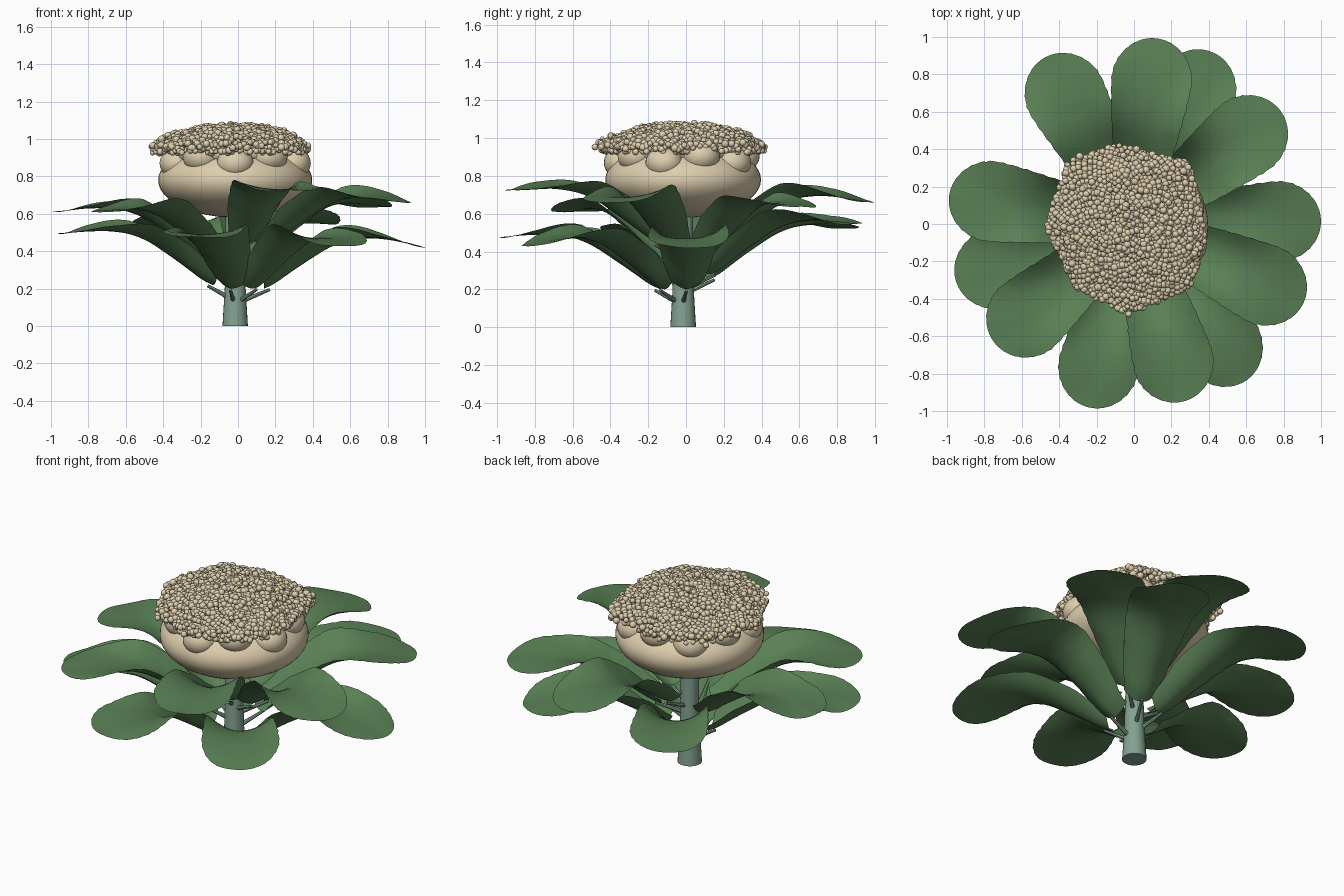
import bpy, bmesh, math, random
from mathutils import Vector

if "Cube" in bpy.data.objects:
    bpy.data.objects.remove(bpy.data.objects["Cube"])

random.seed(4)
CX = CY = -0.015


def material(name, rgb):
    m = bpy.data.materials.new(name)
    m.diffuse_color = (*rgb, 1)
    m.use_nodes = True
    m.node_tree.nodes["Principled BSDF"].inputs["Base Color"].default_value = m.diffuse_color
    return m


LEAF = material("leaf green", (0.1, 0.215, 0.09))
STEM = material("stem green", (0.23, 0.36, 0.28))
CREAM = material("curd cream", (0.73, 0.62, 0.42))


def make(name, verts, faces, mat):
    me = bpy.data.meshes.new(name)
    me.from_pydata(verts, [], faces)
    me.materials.append(mat)
    me.shade_smooth()
    ob = bpy.data.objects.new(name, me)
    bpy.context.collection.objects.link(ob)
    return ob


def lerp(table, t):
    for (a, va), (b, vb) in zip(table, table[1:]):
        if t <= b:
            return va + (vb - va) * (t - a) / (b - a)
    return table[-1][1]


def smooth_lerp(table, t):
    # average nearby samples to round off the corners of a profile
    return sum(lerp(table, min(1, max(0, t + d))) for d in (-.08, -.04, 0, .04, .08)) / 5


def tube(name, path, mat, n=20):
    # path: list of (point, radius)
    verts, faces = [], []
    axis = (Vector(path[-1][0]) - Vector(path[0][0])).normalized()
    u = axis.orthogonal().normalized()
    w = axis.cross(u)
    for p, r in path:
        for i in range(n):
            a = 2 * math.pi * i / n
            verts.append(Vector(p) + r * (math.cos(a) * u + math.sin(a) * w))
    for k in range(len(path) - 1):
        for i in range(n):
            j = (i + 1) % n
            faces.append((k * n + i, k * n + j, (k + 1) * n + j, (k + 1) * n + i))
    faces.append(tuple(range(n))[::-1])
    faces.append(tuple(range((len(path) - 1) * n, len(path) * n)))
    ob = make(name, verts, faces, mat)
    bpy.context.view_layer.objects.active = ob
    ob.select_set(True)
    bpy.ops.object.shade_smooth_by_angle()
    ob.select_set(False)
    return ob


def ellipsoid(name, loc, scale, rot=0.0, seg=32):
    bpy.ops.mesh.primitive_uv_sphere_add(segments=seg, ring_count=seg // 2, location=loc)
    ob = bpy.context.object
    ob.name = name
    ob.scale = scale
    ob.rotation_euler[2] = rot
    ob.data.materials.append(CREAM)
    ob.data.shade_smooth()
    return ob


# stem
tube("stem", [((CX, CY, 0), 0.068), ((CX, CY, 0.2), 0.056),
              ((CX, CY, 0.42), 0.05), ((CX, CY, 0.66), 0.055)], STEM, 24)

# leaves: obovate cupped blades on thin stalks
WIDTH = [(0, .085), (.12, .13), (.3, .165), (.6, .205), (.75, .218), (1, .218)]
RISE = [(0, .185), (.2, .31), (.45, .45), (.62, .485), (.8, .485), (1, .465)]
CUP = [(0, .06), (.2, .1), (.45, .09), (.7, .03), (1, -.01)]


def leaf(idx, angle, lift, droop, reach):
    a = math.radians(angle)
    out = Vector((math.cos(a), math.sin(a), 0))
    side = Vector((-math.sin(a), math.cos(a), 0))
    nu, nv = 36, 12
    verts, faces = [], []
    for i in range(nu + 1):
        t = 1 - (1 - i / nu) ** 1.6
        r = .14 + (reach - .14) * t
        w = smooth_lerp(WIDTH, t)
        cap = 1
        if t > .72:
            cap = math.sqrt(max(0.0001, 1 - ((t - .72) / .28) ** 2))
        w *= cap * (1 + .014 * math.sin(i * 2.4 + idx))
        z = smooth_lerp(RISE, t) + lift - droop * t ** 3
        for j in range(nv + 1):
            v = 2 * j / nv - 1
            s = v * cap
            wave = .012 * math.sin(7 * t + idx * 1.7 + 2 * s) * abs(s)
            p = out * r + side * (w * v)
            p.z = z + lerp(CUP, t) * s * s + wave
            verts.append(p)
    m = nv + 1
    for i in range(nu):
        for j in range(nv):
            k = i * m + j
            faces.append((k, k + m, k + m + 1, k + 1))
    make(f"leaf_{idx}", verts, faces, LEAF)
    base = Vector((CX, CY, 0)) + out * .04
    base.z = .135 + lift
    tip = out * .17
    tip.z = .195 + lift
    tube(f"leaf_stalk_{idx}", [(base, .013), (tip, .008)], STEM, 8)


LEAVES = [(1, 0, .05, 1.0), (38, .17, .0, .99), (65, .08, .0, 1.01), (83, .22, .03, 1.0),
          (118, .055, .0, 1.01), (171, .145, .0, 1.0), (198, .02, -.01, 1.0),
          (221, .14, .0, .98), (256, 0, -.01, 1.01), (286, .24, -.02, .985),
          (306, 0, .04, 1.03), (335, .21, .02, 1.0)]
for n, spec in enumerate(LEAVES):
    leaf(n + 1, *spec)

# head body, crown and rounded lobes under the curds
ellipsoid("head_body", (CX, CY, .78), (.412, .412, .2), seg=48)
ellipsoid("head_crown", (CX - .01, CY, .92), (.35, .35, .11), seg=40)
for k in range(10):
    a = 2 * math.pi * k / 10 - math.pi / 2
    r = .325 - .015 * (k % 2)
    ellipsoid(f"floret_lobe_{k + 1}",
              (CX + r * math.cos(a), CY + r * math.sin(a), .87 + .035 * (k % 2)),
              (.095, .1, .085), a, 24)

# curds: many small beads on a dome with an angular rim
RIM = [(0, .39), (48, .465), (72, .4), (97, .445), (134, .49), (180, .46),
       (228, .44), (268, .47), (314, .45), (345, .4), (360, .39)]


def rim_radius(a):
    d = math.degrees(a) % 360
    for (a0, r0), (a1, r1) in zip(RIM, RIM[1:]):
        if d <= a1:
            # straight edge between two corners, in polar form
            s, e = math.radians(a0), math.radians(a1)
            x = math.radians(d)
            return r0 * r1 * math.sin(e - s) / (r0 * math.sin(x - s) + r1 * math.sin(e - x))


bm = bmesh.new()
bmesh.ops.create_icosphere(bm, subdivisions=2, radius=1)
bm.verts.ensure_lookup_table()
BALL = [v.co.copy() for v in bm.verts]
BALL_F = [[v.index for v in f.verts] for f in bm.faces]
bm.free()
verts, faces = [], []


def bead(x, y, z, r):
    o = len(verts)
    c = Vector((x, y, z))
    verts.extend(c + r * p for p in BALL)
    faces.extend([i + o for i in f] for f in BALL_F)


N = 1150
for i in range(N):
    a = i * 2.39996
    f = math.sqrt((i + .5) / N)
    r = f * rim_radius(a) + random.uniform(-.008, .008)
    z = .96 + .1 * (1 - f ** 2.6) + random.uniform(-.014, .012)
    z += .007 * math.sin(r * 30 + 3 * a)
    bead(CX + r * math.cos(a), CY + r * math.sin(a), z, random.uniform(.014, .021))
# hanging beads around the rim
for i in range(300):
    a = i * 2.39996 + .5
    f = random.uniform(.84, 1)
    r = f * rim_radius(a)
    bead(CX + r * math.cos(a), CY + r * math.sin(a),
         random.uniform(.925, .965), random.uniform(.014, .02))
make("curd_beads", verts, faces, CREAM)
